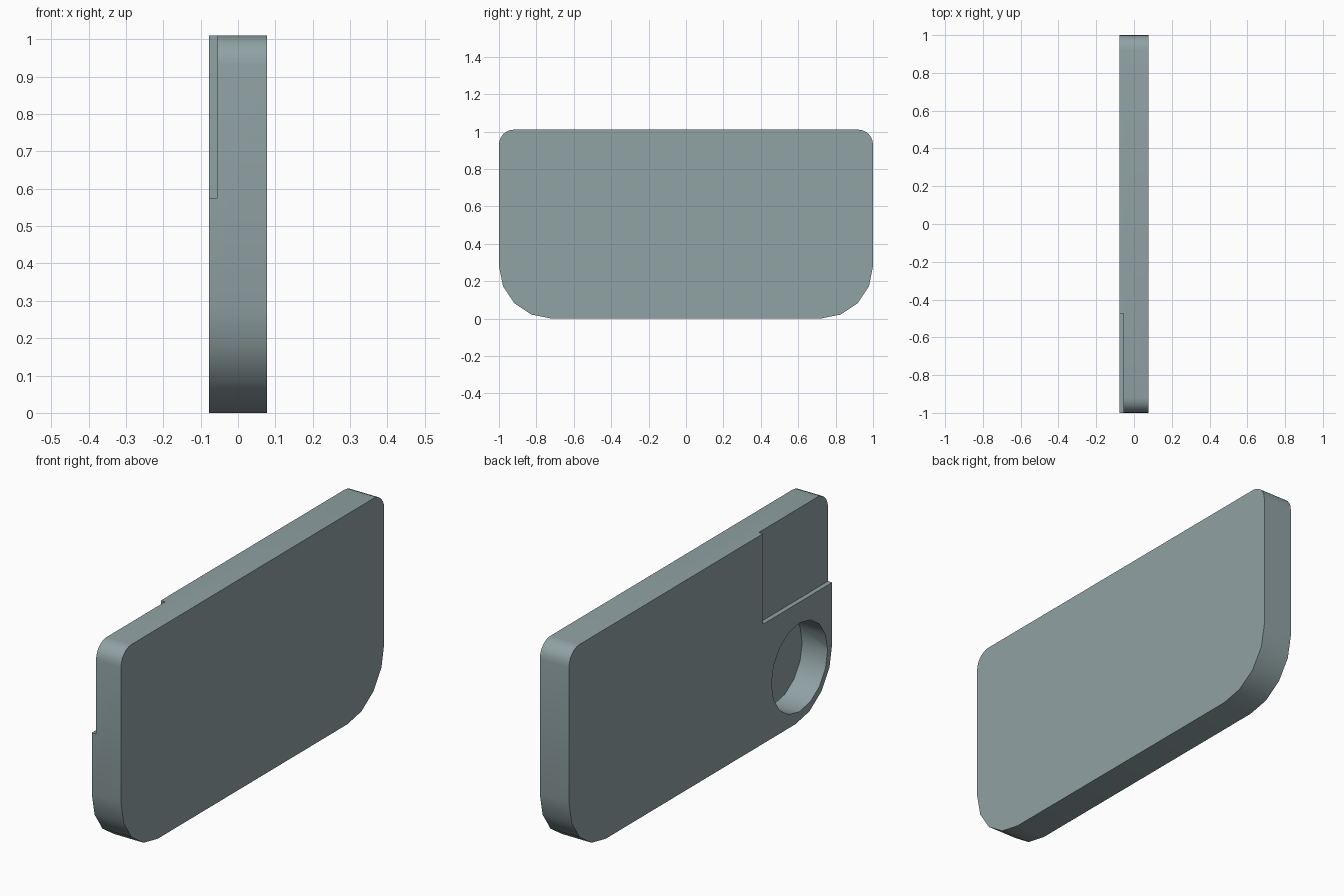
import bpy, bmesh, math
from mathutils import Matrix

cube = bpy.data.objects.get("Cube")
if cube:
    bpy.data.objects.remove(cube, do_unlink=True)

HALF_T = 0.0775   # half thickness along x
TOP = 1.01

grey = bpy.data.materials.new("grey_green")
grey.use_nodes = True
colour = (0.28, 0.36, 0.37, 1)
grey.diffuse_color = colour
grey.node_tree.nodes["Principled BSDF"].inputs["Base Color"].default_value = colour


def make_object(name, bm):
    bmesh.ops.recalc_face_normals(bm, faces=bm.faces)
    mesh = bpy.data.meshes.new(name)
    bm.to_mesh(mesh)
    bm.free()
    mesh.materials.append(grey)
    obj = bpy.data.objects.new(name, mesh)
    bpy.context.collection.objects.link(obj)
    return obj


def extrude_profile(name, points, x0, x1):
    """Extrude a (y, z) outline from x0 to x1."""
    bm = bmesh.new()
    face = bm.faces.new([bm.verts.new((x0, y, z)) for y, z in points])
    out = bmesh.ops.extrude_face_region(bm, geom=[face])
    verts = [v for v in out["geom"] if isinstance(v, bmesh.types.BMVert)]
    bmesh.ops.translate(bm, verts=verts, vec=(x1 - x0, 0, 0))
    return make_object(name, bm)


def arc(cy, cz, r, start, steps):
    """Quarter circle of (y, z) points, anticlockwise from start degrees."""
    angles = [math.radians(start + 90 * i / steps) for i in range(steps + 1)]
    return [(cy + r * math.cos(a), cz + r * math.sin(a)) for a in angles]


# Plate outline: small smooth corners on top, large faceted corners below
RT, RB = 0.08, 0.28
outline = (arc(1 - RT, TOP - RT, RT, 0, 6) + arc(RT - 1, TOP - RT, RT, 90, 6)
           + arc(RB - 1, RB, RB, 180, 4) + arc(1 - RB, RB, RB, 270, 4))
plate = extrude_profile("plate", outline, -HALF_T, HALF_T)

# Shallow notch in the upper front corner of the right face
notch = extrude_profile("notch_cutter",
                        [(-1.2, 0.575), (-0.475, 0.575), (-0.475, 1.2), (-1.2, 1.2)],
                        -0.2, -0.055)

# Deep round pocket below the notch
pocket_bm = bmesh.new()
POCKET_FLOOR = -HALF_T + 0.135
length = 0.3
bmesh.ops.create_cone(
    pocket_bm, cap_ends=True, segments=16, radius1=0.213, radius2=0.213, depth=length,
    matrix=Matrix.Translation((POCKET_FLOOR - length / 2, -0.752, 0.262))
    @ Matrix.Rotation(math.pi / 2, 4, "Y"))
pocket = make_object("pocket_cutter", pocket_bm)

# Cut both recesses, then drop the cutters
bpy.ops.object.select_all(action="DESELECT")
plate.select_set(True)
bpy.context.view_layer.objects.active = plate
for cutter in (notch, pocket):
    mod = plate.modifiers.new(cutter.name, "BOOLEAN")
    mod.operation = "DIFFERENCE"
    mod.solver = "EXACT"
    mod.object = cutter
    bpy.ops.object.modifier_apply(modifier=mod.name)
    bpy.data.objects.remove(cutter, do_unlink=True)

# Smooth the rounded edges, keep the rest sharp
bpy.ops.object.shade_smooth_by_angle(angle=math.radians(30))
